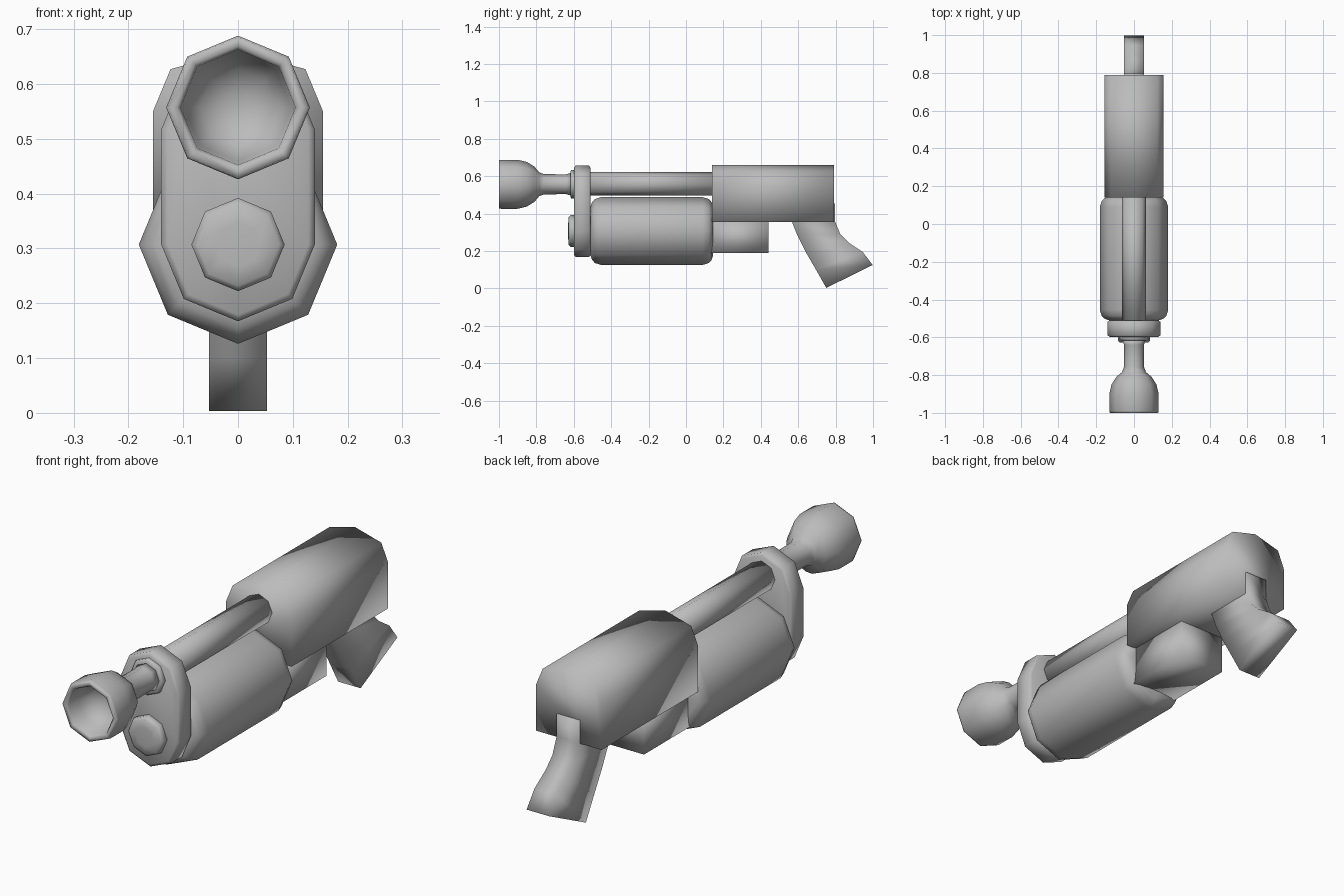
import bpy, bmesh
from math import sin, cos, pi

if "Cube" in bpy.data.objects:
    bpy.data.objects.remove(bpy.data.objects["Cube"], do_unlink=True)

grey = bpy.data.materials.new("plain grey")
grey.use_nodes = True
GREY = (0.5, 0.5, 0.5, 1)
grey.diffuse_color = GREY
grey.node_tree.nodes["Principled BSDF"].inputs["Base Color"].default_value = GREY

SIDES = 8


def loft(name, rings):
    """Skin equal-length rings of points, cap both ends, smooth shade."""
    bm = bmesh.new()
    rows = [[bm.verts.new(p) for p in ring] for ring in rings]
    for a, b in zip(rows, rows[1:]):
        for i in range(len(a)):
            j = (i + 1) % len(a)
            bm.faces.new((a[i], a[j], b[j], b[i]))
    bm.faces.new(rows[0])
    bm.faces.new(rows[-1])
    bmesh.ops.recalc_face_normals(bm, faces=bm.faces)
    for f in bm.faces:
        f.smooth = True
    mesh = bpy.data.meshes.new(name)
    bm.to_mesh(mesh)
    bm.free()
    mesh.materials.append(grey)
    ob = bpy.data.objects.new(name, mesh)
    bpy.context.collection.objects.link(ob)
    return ob


def lathe(name, z, profile):
    """Eight-sided turned part along y; profile holds (y, radius)."""
    return loft(name, [[(r * cos(2 * pi * i / SIDES), y, z + r * sin(2 * pi * i / SIDES))
                        for i in range(SIDES)] for y, r in profile])


def stadium(y, r, low, high):
    """Two half octagons joined by straight sides."""
    top = [(r * cos(i * pi / 4), y, high + r * sin(i * pi / 4)) for i in range(5)]
    bottom = [(-r * cos(i * pi / 4), y, low - r * sin(i * pi / 4)) for i in range(5)]
    return top + bottom


BARREL_Z, DRUM_Z = 0.557, 0.307

# Flared hollow muzzle with neck and collar
lathe("muzzle", BARREL_Z, [
    (-0.87, 0.03), (-0.89, 0.07), (-0.93, 0.098), (-0.99, 0.105), (-1.0, 0.112),
    (-1.0, 0.128), (-0.99, 0.131), (-0.9, 0.131), (-0.85, 0.119), (-0.81, 0.094),
    (-0.785, 0.064), (-0.76, 0.054), (-0.64, 0.053), (-0.617, 0.06)])
lathe("muzzle_collar", BARREL_Z, [(-0.617, 0.07), (-0.612, 0.077), (-0.58, 0.077)])

# Barrel tube and pressure drum
lathe("barrel_tube", BARREL_Z + 0.003, [(-0.53, 0.063), (0.16, 0.063)])
lathe("drum", DRUM_Z, [
    (-0.51, 0.13), (-0.503, 0.153), (-0.487, 0.171), (-0.455, 0.181),
    (0.09, 0.181), (0.122, 0.171), (0.138, 0.153), (0.145, 0.13)])

# Front plate with softened rims and its round knob
loft("front_plate", [stadium(y, r, DRUM_Z, 0.517) for y, r in
                     [(-0.598, 0.128), (-0.59, 0.14), (-0.518, 0.14), (-0.51, 0.128)]])
lathe("front_knob", DRUM_Z, [(-0.63, 0.04), (-0.627, 0.075), (-0.618, 0.085), (-0.58, 0.085)])

# Rear housing: flat underside and faceted round top
half = [(0.155, 0.355), (0.155, 0.55), (0.123, 0.627)]
outline = half + [(0, 0.66)] + [(-x, z) for x, z in reversed(half)]
loft("rear_housing", [[(x, y, z) for x, z in outline] for y in (0.14, 0.79)])

# Block under the housing
block = [(-0.11, 0.19), (0.11, 0.19), (0.11, 0.36), (-0.11, 0.36)]
loft("under_block", [[(x, y, z) for x, z in block] for y in (0.13, 0.44)])

# Hand grip: front and back edges swept down in pairs
edges = [((0.56, 0.45), (0.796, 0.455)), ((0.565, 0.36), (0.796, 0.36)),
         ((0.595, 0.285), (0.825, 0.29)), ((0.64, 0.195), (0.87, 0.245)),
         ((0.695, 0.1), (0.945, 0.195)), ((0.75, 0.003), (0.998, 0.125))]
W = 0.053
loft("grip", [[(-W, *f), (W, *f), (W, *b), (-W, *b)] for f, b in edges])
